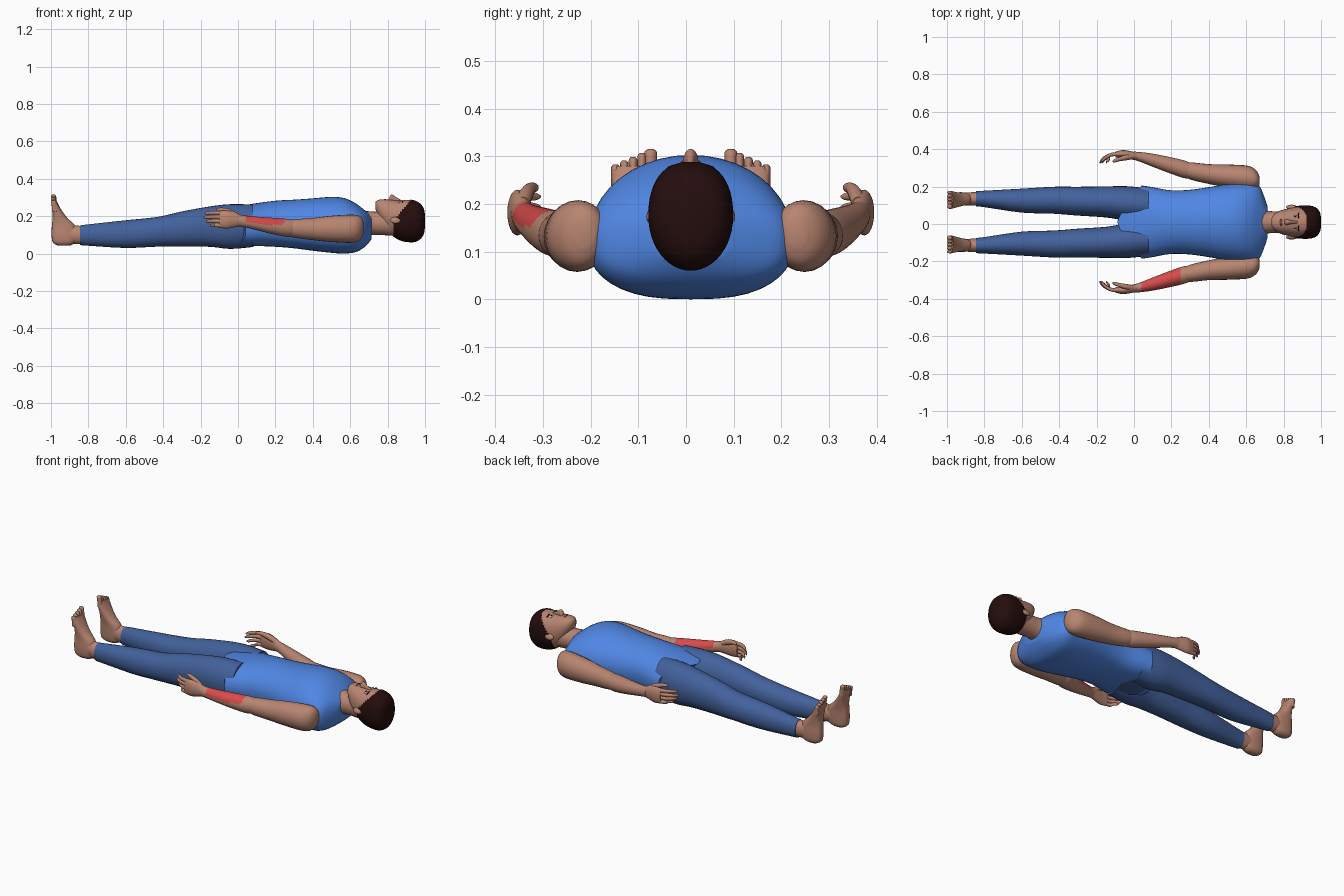
import bpy, bmesh, math
from mathutils import Vector, Matrix

C = 0.01  # y of the body's mid-line


def material(name, rgb):
    m = bpy.data.materials.new(name)
    m.diffuse_color = (*rgb, 1)
    return m


SKIN = material("skin", (0.48, 0.235, 0.165))
SHIRT = material("shirt blue", (0.08, 0.24, 0.77))
JEANS = material("jeans blue", (0.055, 0.12, 0.33))
HAIR = material("dark hair", (0.018, 0.004, 0.004))
RED = material("red burn", (0.68, 0.07, 0.07))
WHITE = material("eye white", (0.8, 0.78, 0.75))
LIPS = material("lips", (0.30, 0.10, 0.08))


def finish(bm, name, mats):
    bmesh.ops.recalc_face_normals(bm, faces=bm.faces)
    me = bpy.data.meshes.new(name)
    bm.to_mesh(me)
    bm.free()
    for m in mats:
        me.materials.append(m)
    me.shade_smooth()
    me.set_sharp_from_angle(angle=math.radians(50))
    ob = bpy.data.objects.new(name, me)
    bpy.context.collection.objects.link(ob)
    return ob


def spline(st, sub):
    """Catmull-Rom through the stations."""
    out = []
    for i in range(len(st) - 1):
        p0, p1, p2, p3 = st[max(i - 1, 0)], st[i], st[i + 1], st[min(i + 2, len(st) - 1)]
        for k in range(sub):
            t = k / sub
            out.append([0.5 * (2 * b + (c - a) * t + (2 * a - 5 * b + 4 * c - d) * t * t
                               + (3 * b - a - 3 * c + d) * t ** 3)
                        for a, b, c, d in zip(p0, p1, p2, p3)])
    return out + [list(st[-1])]


def loft(name, st, mats, side=1, axis="x", n=24, sub=4, upper=2.0, lower=2.0, mid=0.5, edit=None):
    """Skin through stations (along, y, half width, low, high); axis z lofts upward."""
    bm = bmesh.new()
    rings = []
    for t, y, w, lo, hi in spline(st, sub):
        zc = lo + (hi - lo) * mid
        ring = []
        for k in range(n):
            a = 2 * math.pi * k / n
            ca, sa = math.cos(a), math.sin(a)
            p = upper if sa >= 0 else lower
            u = math.copysign(abs(ca) ** (2 / p), ca)
            v = math.copysign(abs(sa) ** (2 / p), sa)
            yy = C + side * (y + max(w, 0.002) * u)
            b = zc + v * ((hi - zc) if sa >= 0 else (zc - lo))
            ring.append(bm.verts.new((t, yy, b) if axis == "x" else (b, yy, t)))
        rings.append(ring)
    for r, q in zip(rings, rings[1:]):
        for k in range(n):
            bm.faces.new((r[k], r[(k + 1) % n], q[(k + 1) % n], q[k]))
    bm.faces.new(rings[0])
    bm.faces.new(rings[-1])
    bmesh.ops.recalc_face_normals(bm, faces=bm.faces)
    bm.normal_update()
    if edit:
        edit(bm)
    return finish(bm, name, mats)


def ball(name, loc, size, mat, tilt=0.0):
    bm = bmesh.new()
    bmesh.ops.create_uvsphere(bm, u_segments=16, v_segments=10, radius=1)
    m = Matrix.Translation(loc) @ Matrix.Rotation(tilt, 4, "X") @ Matrix.Diagonal((*size, 1))
    bmesh.ops.transform(bm, matrix=m, verts=bm.verts)
    return finish(bm, name, [mat])


# Shirt: the hem drops to a point between the legs
def hem(bm):
    for v in bm.verts:
        if v.co.x < 0.25:
            t = (0.25 - v.co.x) / 0.21
            mid = max(0, 1 - (abs(v.co.y - C) / 0.19) ** 1.3)
            v.co.x -= 0.13 * mid * t * t
            v.co.z = 0.14 + (v.co.z - 0.14) * (1 - 0.3 * mid * t * t)


loft("shirt", [(0.04, 0, 0.196, 0.022, 0.275), (0.1, 0, 0.187, 0.028, 0.28),
               (0.2, 0, 0.17, 0.035, 0.284), (0.3, 0, 0.173, 0.028, 0.288),
               (0.4, 0, 0.187, 0.015, 0.295), (0.5, 0, 0.204, 0.004, 0.303),
               (0.57, 0, 0.212, 0.0, 0.296), (0.63, 0, 0.216, 0.008, 0.268),
               (0.67, 0, 0.195, 0.03, 0.238), (0.695, 0, 0.14, 0.052, 0.218),
               (0.715, 0, 0.08, 0.08, 0.2)],
     [SHIRT], n=40, lower=2.7, upper=2.0, mid=0.47, edit=hem)

# Jeans seat under the shirt
loft("jeans_seat", [(-0.05, 0, 0.14, 0.05, 0.22), (0, 0, 0.18, 0.035, 0.25),
                    (0.1, 0, 0.175, 0.04, 0.262)], [JEANS], lower=2.6)

# Neck
loft("neck", [(0.66, 0, 0.085, 0.085, 0.228), (0.7, 0, 0.066, 0.095, 0.226),
              (0.74, 0, 0.058, 0.1, 0.224), (0.83, 0, 0.058, 0.095, 0.23)], [SKIN])

# Head and hair shell
HEAD = [(0.735, 0, 0.02, 0.238, 0.276), (0.75, 0, 0.043, 0.2, 0.287),
        (0.78, 0, 0.061, 0.145, 0.29), (0.82, 0, 0.072, 0.1, 0.287),
        (0.86, 0, 0.079, 0.076, 0.283), (0.9, 0, 0.082, 0.067, 0.287),
        (0.94, 0, 0.080, 0.068, 0.28), (0.97, 0, 0.068, 0.085, 0.262),
        (0.987, 0, 0.045, 0.112, 0.235), (0.993, 0, 0.015, 0.15, 0.2)]
loft("head", HEAD, [SKIN], n=36, upper=2.3)


def hairline(bm):
    off = []
    for f in bm.faces:
        c = f.calc_center_median()
        if c.x < 0.83 + max(0, c.z - 0.17) * 0.8:
            off.append(f)
    bmesh.ops.delete(bm, geom=off, context="FACES")


loft("hair", [(x + 0.007, y, w + 0.007, lo - 0.006, hi + 0.003) for x, y, w, lo, hi in HEAD],
     [HAIR], n=48, sub=8, upper=2.3, edit=hairline)

# Face details
loft("nose", [(0.805, 0, 0.011, 0.27, 0.292), (0.815, 0, 0.016, 0.27, 0.311),
              (0.826, 0, 0.013, 0.27, 0.315), (0.85, 0, 0.008, 0.27, 0.299),
              (0.875, 0, 0.007, 0.27, 0.285)], [SKIN], n=16)
ball("mouth", (0.786, C, 0.288), (0.006, 0.021, 0.005), LIPS)
for s, tag in ((1, "left"), (-1, "right")):
    ball(tag + "_eye", (0.862, C + s * 0.032, 0.276), (0.006, 0.013, 0.005), WHITE, -s * 0.25)
    ball(tag + "_iris", (0.862, C + s * 0.032, 0.279), (0.005, 0.005, 0.0035), HAIR, -s * 0.25)
    ball(tag + "_eyebrow", (0.880, C + s * 0.034, 0.278), (0.003, 0.018, 0.005), HAIR, -s * 0.25)
    ball(tag + "_ear", (0.842, C + s * 0.081, 0.178), (0.029, 0.011, 0.018), SKIN, s * 0.4)


# Red burn on the upper side of the right forearm
def burn(bm):
    for f in bm.faces:
        x = f.calc_center_median().x
        if 0.04 < x < 0.245 and f.normal.z > 0.05 + max(0, x - 0.18) * 5:
            f.material_index = 1


# Limbs, built for both sides
for s, tag in ((1, "left"), (-1, "right")):
    loft(tag + "_jeans_leg",
         [(-0.845, 0.125, 0.041, 0.045, 0.15), (-0.8, 0.124, 0.044, 0.042, 0.156),
          (-0.6, 0.115, 0.064, 0.03, 0.178), (-0.43, 0.117, 0.072, 0.037, 0.196),
          (-0.3, 0.112, 0.077, 0.038, 0.225), (-0.15, 0.108, 0.083, 0.036, 0.252),
          (-0.04, 0.1, 0.092, 0.025, 0.264), (0.08, 0.092, 0.088, 0.035, 0.262)],
         [JEANS], s, n=28, lower=2.2)
    loft(tag + "_ankle", [(-0.82, 0.125, 0.037, 0.05, 0.145), (-0.88, 0.124, 0.035, 0.052, 0.15),
                          (-0.95, 0.122, 0.03, 0.065, 0.14)], [SKIN], s)
    loft(tag + "_foot",
         [(0.043, 0.124, 0.018, -0.965, -0.895), (0.06, 0.124, 0.032, -0.99, -0.868),
          (0.1, 0.124, 0.036, -0.997, -0.855), (0.15, 0.122, 0.036, -0.995, -0.872),
          (0.19, 0.12, 0.04, -0.991, -0.912), (0.23, 0.119, 0.045, -0.992, -0.942),
          (0.262, 0.118, 0.047, -0.997, -0.96), (0.28, 0.117, 0.042, -0.994, -0.968)],
         [SKIN], s, axis="z", upper=2.2, lower=2.8)
    for i in range(5):
        y, top, w = 0.084 + 0.0185 * i, 0.315 - 0.008 * i, 0.013 if i == 0 else 0.009
        loft(f"{tag}_toe_{i + 1}",
             [(0.25 - 0.006 * i, y, w, -0.994, -0.965), (top - 0.02, y, w, -0.997, -0.97),
              (top - 0.006, y, w, -1.0, -0.973), (top, y, w * 0.5, -0.994, -0.98)],
             [SKIN], s, axis="z", n=10, sub=3)
    loft(tag + "_upper_arm",
         [(0.672, 0.222, 0.02, 0.11, 0.17), (0.655, 0.228, 0.047, 0.075, 0.198),
          (0.61, 0.236, 0.065, 0.058, 0.208), (0.5, 0.247, 0.061, 0.062, 0.202),
          (0.4, 0.257, 0.053, 0.072, 0.19), (0.3, 0.274, 0.046, 0.085, 0.183),
          (0.26, 0.282, 0.032, 0.1, 0.175)], [SKIN], s)
    loft(tag + "_forearm",
         [(0.32, 0.272, 0.036, 0.098, 0.175), (0.27, 0.282, 0.047, 0.089, 0.184),
          (0.2, 0.302, 0.044, 0.1, 0.19), (0.1, 0.331, 0.035, 0.125, 0.197),
          (0.04, 0.347, 0.027, 0.14, 0.203), (0, 0.355, 0.022, 0.147, 0.208)],
         [SKIN, RED], s, n=28, sub=6, edit=burn if s < 0 else None)
    loft(tag + "_palm",
         [(0.02, 0.35, 0.021, 0.147, 0.205), (-0.02, 0.358, 0.022, 0.14, 0.222),
          (-0.06, 0.364, 0.021, 0.134, 0.23), (-0.1, 0.362, 0.015, 0.138, 0.228)], [SKIN], s)
    for i, tip in enumerate((-0.15, -0.172, -0.184, -0.178)):
        z = 0.15 + 0.022 * i
        loft(f"{tag}_finger_{i + 1}",
             [(-0.08, 0.364, 0.011, z - 0.012, z + 0.012), (-0.125, 0.36, 0.01, z - 0.009, z + 0.013),
              (tip + 0.02, 0.34, 0.01, z - 0.009, z + 0.01), (tip + 0.005, 0.325, 0.008, z - 0.008, z + 0.007),
              (tip, 0.318, 0.004, z - 0.004, z + 0.003)], [SKIN], s, n=10, sub=3)
    loft(tag + "_thumb",
         [(0.0, 0.352, 0.014, 0.185, 0.215), (-0.04, 0.346, 0.015, 0.202, 0.236),
          (-0.08, 0.336, 0.011, 0.22, 0.245), (-0.105, 0.328, 0.009, 0.225, 0.244),
          (-0.115, 0.325, 0.004, 0.23, 0.24)], [SKIN], s, n=12, sub=3)
